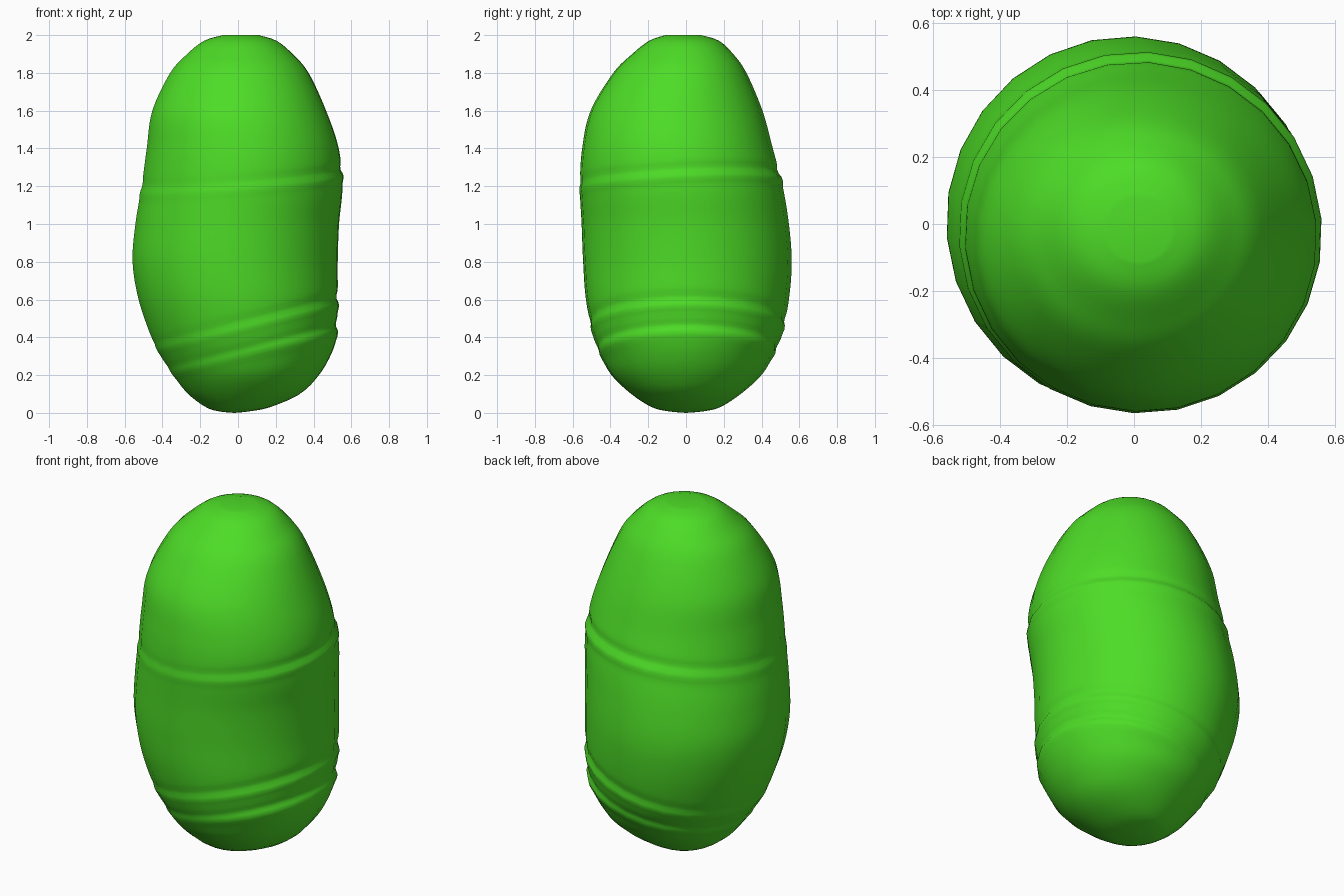
import bpy, bmesh, math

if "Cube" in bpy.data.objects:
    bpy.data.objects.remove(bpy.data.objects["Cube"])

SIDES = 26
# Silhouette: height, x min, x max, y min, y max
ROWS = [
    (0.00, -0.02, -0.02, 0.00, 0.00), (0.008, -0.10, 0.06, -0.09, 0.09),
    (0.03, -0.17, 0.17, -0.18, 0.18), (0.10, -0.265, 0.33, -0.29, 0.29),
    (0.20, -0.345, 0.43, -0.395, 0.40), (0.30, -0.41, 0.49, -0.45, 0.46),
    (0.40, -0.46, 0.522, -0.49, 0.505), (0.60, -0.528, 0.53, -0.53, 0.545),
    (0.80, -0.56, 0.53, -0.545, 0.56), (1.00, -0.545, 0.537, -0.553, 0.545),
    (1.20, -0.512, 0.555, -0.562, 0.512), (1.40, -0.485, 0.535, -0.55, 0.46),
    (1.60, -0.455, 0.468, -0.505, 0.405), (1.80, -0.36, 0.375, -0.385, 0.32),
    (1.90, -0.27, 0.29, -0.285, 0.25), (1.97, -0.18, 0.205, -0.195, 0.175),
    (2.00, -0.08, 0.11, -0.11, 0.08)]


def catmull(a, b, c, d, t):
    return 0.5 * (2*b + (c-a)*t + (2*a - 5*b + 4*c - d)*t*t + (3*b - a - 3*c + d)*t**3)


# Smooth the silhouette into a fine table
table = []
for i in range(len(ROWS) - 1):
    p = [ROWS[max(0, min(len(ROWS) - 1, i + k))] for k in (-1, 0, 1, 2)]
    steps = max(4, math.ceil((p[2][0] - p[1][0]) / 0.02))
    table += [tuple(catmull(*c, s / steps) for c in zip(*p)) for s in range(steps)]
table.append(ROWS[-1])


def lookup(z):
    for a, b in zip(table, table[1:]):
        if z <= b[0]:
            f = max(0, (z - a[0]) / max(1e-6, b[0] - a[0]))
            return [u + (v - u) * f for u, v in zip(a, b)][1:]
    return table[-1][1:]


def ramp(points, t):
    for (t0, v0), (t1, v1) in zip(points, points[1:]):
        if t <= t1:
            f = (t - t0) / (t1 - t0)
            return v0 + (v1 - v0) * f * f * (3 - 2 * f)
    return points[-1][1]


TILT_X = [(0, 0), (0.30, 0.25), (0.48, 0.25), (1.23, 0.08), (1.8, 0)]
TILT_Y = [(0, 0), (0.60, 0), (1.23, 0.05), (1.8, 0)]
# Body folds: height, depth, direction where the fold is deepest
FOLDS = [(0.315, 0.019, 0.3), (0.46, 0.019, 0.3), (1.23, 0.021, 0.9)]


def point(t, ang):
    """Point on a tilted ring, with the folds pressed into it."""
    c, s, z = math.cos(ang), math.sin(ang), t
    for _ in range(6):
        x0, x1, y0, y1 = lookup(z)
        x = (x0 + x1) / 2 + (x1 - x0) / 2 * c
        y = (y0 + y1) / 2 + (y1 - y0) / 2 * s
        z = t + ramp(TILT_X, t) * x + ramp(TILT_Y, t) * y
    push = 0
    for h, depth, direction in FOLDS:
        u = (t - h) / 0.032
        push -= depth * u * math.exp(-u * u) * (0.65 + 0.35 * math.cos(ang - direction))
    return (x + push * c, y + push * s, max(0, z))


# Body: stacked rings closed by a pole at each end
bm = bmesh.new()
bottom = bm.verts.new((-0.02, 0, 0))
top = bm.verts.new((0.015, -0.015, 1.992))
rings = [[bm.verts.new(point(row[0], math.tau * (k + 0.35) / SIDES)) for k in range(SIDES)]
         for row in table[1:]]
for k in range(SIDES):
    n = (k + 1) % SIDES
    bm.faces.new((bottom, rings[0][n], rings[0][k]))
    bm.faces.new((rings[-1][k], rings[-1][n], top))
    for a, b in zip(rings, rings[1:]):
        bm.faces.new((a[k], a[n], b[n], b[k]))
for f in bm.faces:
    f.smooth = True
bmesh.ops.recalc_face_normals(bm, faces=bm.faces)

mesh = bpy.data.meshes.new("body")
bm.to_mesh(mesh)
bm.free()
body = bpy.data.objects.new("body", mesh)
bpy.context.collection.objects.link(body)
green = bpy.data.materials.new("bright green")
green.diffuse_color = (0.075, 0.72, 0.02, 1)
green.use_nodes = True
green.node_tree.nodes["Principled BSDF"].inputs["Base Color"].default_value = green.diffuse_color
mesh.materials.append(green)
